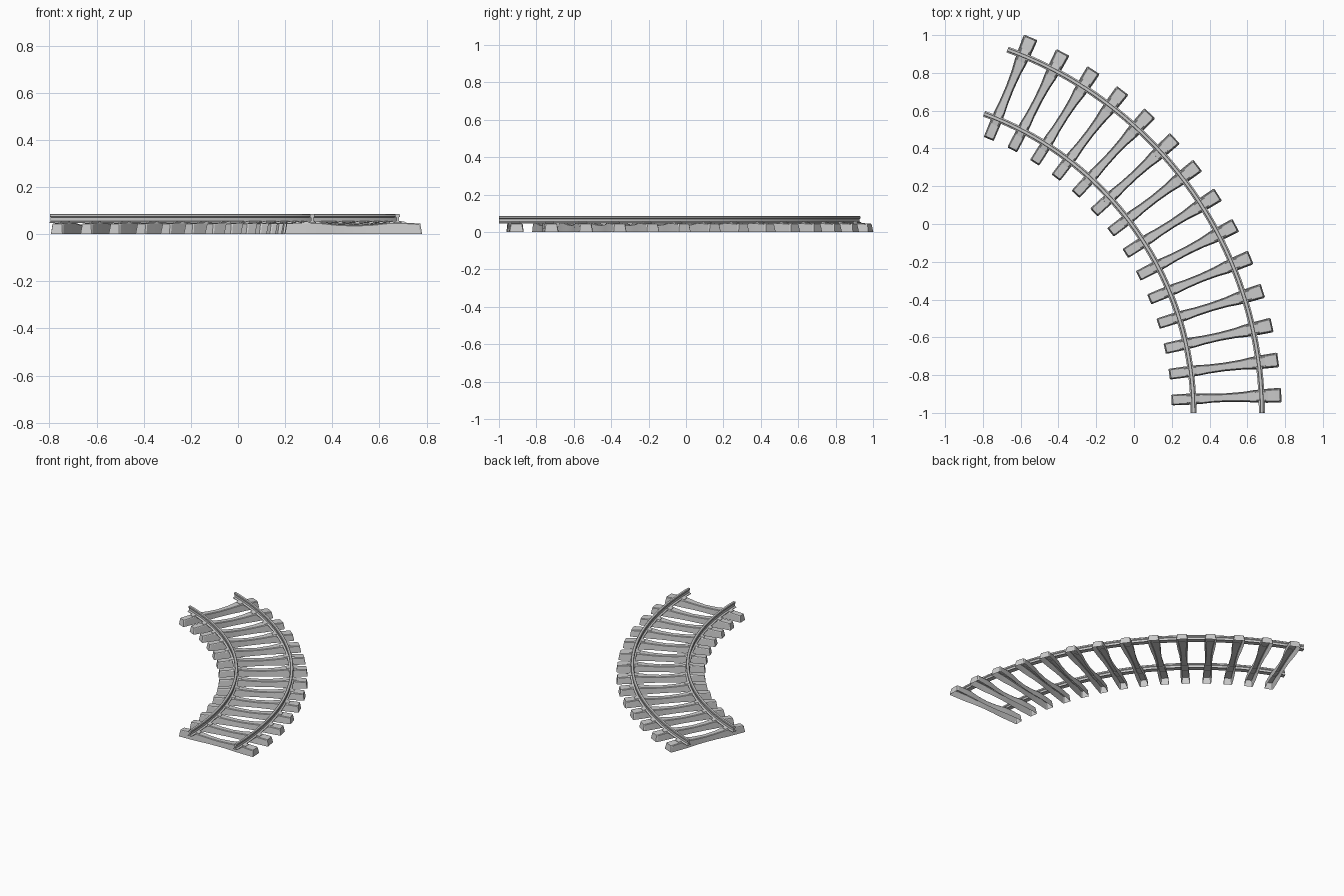
import bpy, bmesh, math

if "Cube" in bpy.data.objects:
    bpy.data.objects.remove(bpy.data.objects["Cube"])

CX, CY = -1.37, -1.0          # centre of the curve
SWEEP = math.radians(70)
N_TIES = 14
R_IN, R_OUT = 1.685, 2.047    # rail centre radii


def polar(r, a, z):
    return (CX + r * math.cos(a), CY + r * math.sin(a), z)


def finish(bm, name, smooth=True):
    bmesh.ops.recalc_face_normals(bm, faces=bm.faces)
    me = bpy.data.meshes.new(name)
    bm.to_mesh(me)
    bm.free()
    ob = bpy.data.objects.new(name, me)
    bpy.context.collection.objects.link(ob)
    if smooth:
        bpy.ops.object.select_all(action='DESELECT')
        ob.select_set(True)
        bpy.context.view_layer.objects.active = ob
        bpy.ops.object.shade_smooth_by_angle(angle=math.radians(25))
    return ob


def rail(name, radius, steps=42):
    # Half of the rail section (offset, height), mirrored for the other half
    half = [(0.016, 0.047), (0.016, 0.051), (0.005, 0.056),
            (0.005, 0.070), (0.010, 0.074), (0.010, 0.083), (0.007, 0.086)]
    prof = half + [(-x, z) for x, z in reversed(half)]
    bm = bmesh.new()
    rings = [[bm.verts.new(polar(radius + x, SWEEP * i / steps, z))
              for x, z in prof] for i in range(steps + 1)]
    n = len(prof)
    for a, b in zip(rings, rings[1:]):
        for k in range(n):
            bm.faces.new((a[k], a[(k + 1) % n], b[(k + 1) % n], b[k]))
    bm.faces.new(rings[0])
    bm.faces.new(rings[-1])
    finish(bm, name)


# Sleeper stations: radius at base, radius at top, half angle at base and top, top height
STATIONS = [
    (1.570, 1.577, 0.0165, 0.0125, 0.044),
    (1.577, 1.583, 0.0182, 0.0148, 0.045),
    (1.655, 1.655, 0.0178, 0.0142, 0.049),
    (1.720, 1.720, 0.0165, 0.0135, 0.049),
    (1.780, 1.780, 0.0135, 0.0105, 0.042),
    (1.865, 1.865, 0.0122, 0.0092, 0.038),
    (1.950, 1.950, 0.0135, 0.0105, 0.042),
    (2.010, 2.010, 0.0165, 0.0135, 0.049),
    (2.075, 2.075, 0.0178, 0.0142, 0.049),
    (2.145, 2.138, 0.0182, 0.0148, 0.045),
    (2.152, 2.145, 0.0165, 0.0125, 0.044),
]


def sleeper(name, ang):
    # Waisted shell, open underneath
    bm = bmesh.new()
    rings = []
    for rb, rt, hb, ht, z in STATIONS:
        pts = [(rb, -hb, 0), (rt, -ht - 0.001, z - 0.004), (rt, -ht + 0.001, z),
               (rt, ht - 0.001, z), (rt, ht + 0.001, z - 0.004), (rb, hb, 0)]
        rings.append([bm.verts.new(polar(r, ang + a, h)) for r, a, h in pts])
    for a, b in zip(rings, rings[1:]):
        for k in range(5):
            bm.faces.new((a[k], a[k + 1], b[k + 1], b[k]))
    bm.faces.new(rings[0])
    bm.faces.new(rings[-1])
    finish(bm, name)


def clips(name, ang):
    # Four small wedges holding the rail feet
    bm = bmesh.new()
    for r0 in (R_IN, R_OUT):
        for s in (-1, 1):
            lo, hi = [], []
            for d, a in ((0.012, -1), (0.034, -1), (0.034, 1), (0.012, 1)):
                top = 0.056 if d < 0.02 else 0.052
                lo.append(bm.verts.new(polar(r0 + s * d, ang + a * 0.0125, 0.044)))
                hi.append(bm.verts.new(polar(r0 + s * d, ang + a * 0.0105, top)))
            bm.faces.new(lo)
            bm.faces.new(hi)
            for k in range(4):
                m = (k + 1) % 4
                bm.faces.new((lo[k], lo[m], hi[m], hi[k]))
    finish(bm, name, smooth=False)


rail("inner_rail", R_IN)
rail("outer_rail", R_OUT)
for i in range(N_TIES):
    angle = SWEEP * (i + 0.5) / N_TIES
    sleeper(f"sleeper_{i + 1}", angle)
    clips(f"rail_clips_{i + 1}", angle)
